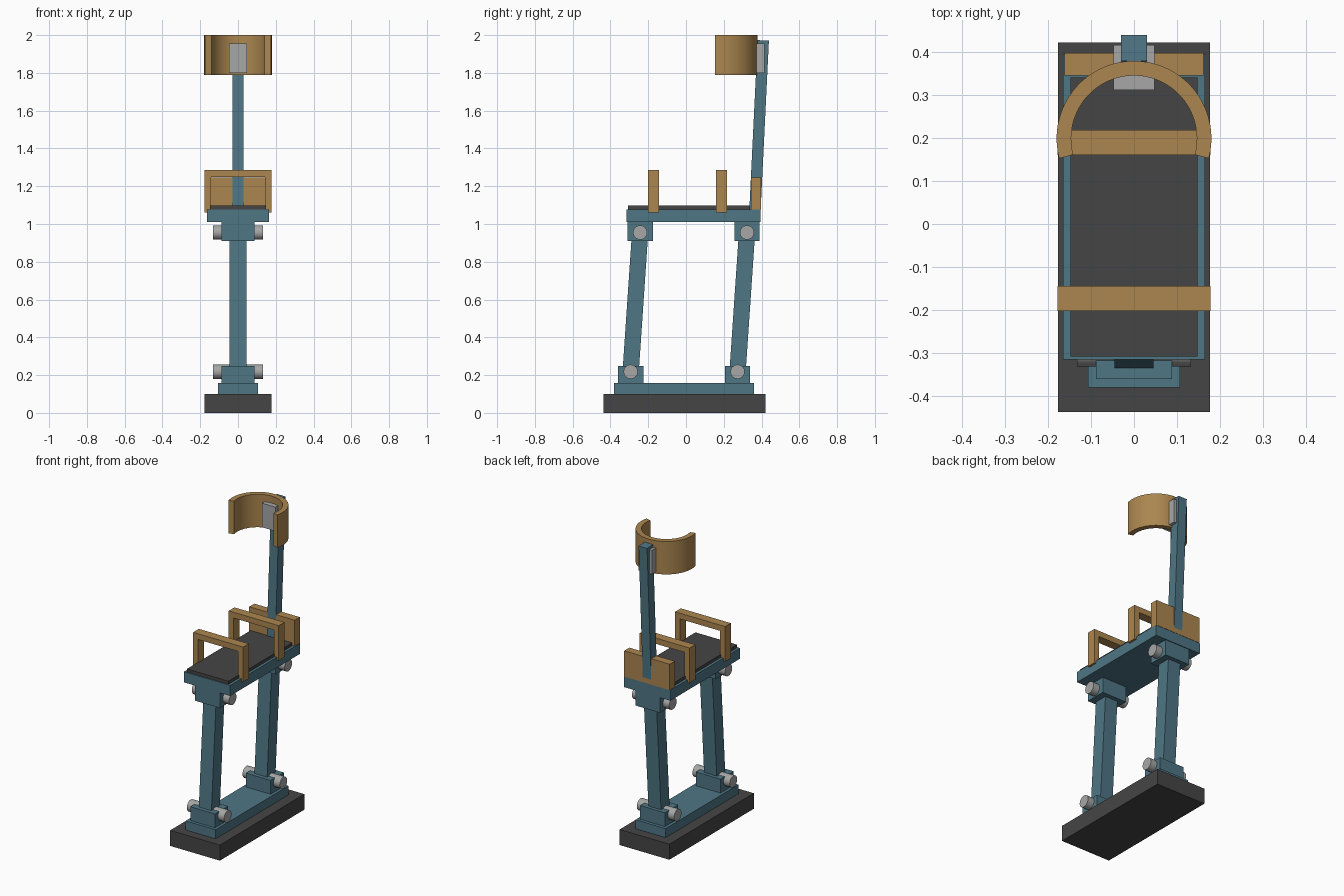
import bpy
import bmesh
from math import sin, cos, radians, atan2, pi
from mathutils import Matrix, Vector

if "Cube" in bpy.data.objects:
    bpy.data.objects.remove(bpy.data.objects["Cube"], do_unlink=True)


def material(name, rgb):
    mat = bpy.data.materials.new(name)
    mat.use_nodes = True
    mat.diffuse_color = (*rgb, 1)
    mat.node_tree.nodes["Principled BSDF"].inputs["Base Color"].default_value = (*rgb, 1)
    return mat


TEAL = material("teal frame", (0.077, 0.182, 0.232))
TAN = material("tan straps", (0.41, 0.24, 0.08))
DARK = material("dark rubber", (0.06, 0.06, 0.06))
GREY = material("light grey metal", (0.38, 0.39, 0.38))


def finish(name, bm, mat):
    bmesh.ops.recalc_face_normals(bm, faces=bm.faces)
    mesh = bpy.data.meshes.new(name)
    bm.to_mesh(mesh)
    bm.free()
    mesh.materials.append(mat)
    obj = bpy.data.objects.new(name, mesh)
    bpy.context.collection.objects.link(obj)
    return obj


def box(name, half_x, y, z, mat):
    """Box centred on x = 0 spanning the y and z ranges."""
    bm = bmesh.new()
    bmesh.ops.create_cube(bm, size=1)
    bmesh.ops.scale(bm, vec=(2 * half_x, y[1] - y[0], z[1] - z[0]), verts=bm.verts)
    bmesh.ops.translate(bm, vec=(0, sum(y) / 2, sum(z) / 2), verts=bm.verts)
    return finish(name, bm, mat)


def beam(name, half_x, depth, start, end, mat):
    """Square-ended beam between two (y, z) points."""
    a, b = Vector((0, *start)), Vector((0, *end))
    d = b - a
    bm = bmesh.new()
    bmesh.ops.create_cube(bm, size=1)
    bmesh.ops.scale(bm, vec=(2 * half_x, depth, d.length), verts=bm.verts)
    lean = Matrix.Rotation(-atan2(d.y, d.z), 4, 'X')
    bm.transform(Matrix.Translation((a + b) / 2) @ lean)
    return finish(name, bm, mat)


def prism(name, points, offset, mat):
    """Extrude a closed outline along an offset."""
    bm = bmesh.new()
    face = bm.faces.new([bm.verts.new(p) for p in points])
    grown = bmesh.ops.extrude_face_region(bm, geom=[face], use_keep_orig=True)
    verts = [v for v in grown["geom"] if isinstance(v, bmesh.types.BMVert)]
    bmesh.ops.translate(bm, vec=offset, verts=verts)
    return finish(name, bm, mat)


def pin(name, y, z):
    """Cross pin along x."""
    bm = bmesh.new()
    bmesh.ops.create_cone(bm, cap_ends=True, segments=16, radius1=0.038,
                          radius2=0.038, depth=0.265)
    bm.transform(Matrix.Translation((0, y, z)) @ Matrix.Rotation(pi / 2, 4, 'Y'))
    return finish(name, bm, GREY)


def smooth(obj):
    bpy.ops.object.select_all(action='DESELECT')
    obj.select_set(True)
    bpy.context.view_layer.objects.active = obj
    bpy.ops.object.shade_smooth_by_angle(angle=radians(30))


# Foot
box("sole", 0.177, (-0.437, 0.422), (0, 0.1), DARK)
box("base_plate", 0.107, (-0.38, 0.36), (0.1, 0.158), TEAL)

# Two leaning legs with brackets and pins
for side, y in (("front", -0.293), ("rear", 0.273)):
    top = y + 0.05
    box(side + "_lower_bracket", 0.088, (y - 0.067, y + 0.067), (0.158, 0.247), TEAL)
    box(side + "_upper_bracket", 0.088, (top - 0.067, top + 0.067), (0.91, 1.01), TEAL)
    beam(side + "_leg", 0.045, 0.086, (y, 0.218), (top, 0.955), TEAL)
    smooth(pin(side + "_lower_pin", y, 0.218))
    smooth(pin(side + "_upper_pin", top, 0.955))

# Deck and pad
box("deck", 0.165, (-0.315, 0.395), (1.01, 1.078), TEAL)
box("deck_pad", 0.148, (-0.308, 0.34), (1.078, 1.098), DARK)

# Hoops over the deck
for name, y in (("front_hoop", -0.202), ("rear_hoop", 0.16)):
    half = [(0.178, 1.06), (0.178, 1.285)]
    inner = [(0.143, 1.248), (0.143, 1.06)]
    outline = half + [(-x, z) for x, z in reversed(half)]
    outline += [(-x, z) for x, z in reversed(inner)] + inner
    prism(name, [(x, y, z) for x, z in outline], (0, 0.058, 0), TAN)

# Back rest, post and clamp
box("back_rest", 0.162, (0.345, 0.397), (1.078, 1.245), TAN)
beam("back_post", 0.03, 0.06, (0.364, 1.05), (0.409, 1.972), TEAL)
box("clamp_block", 0.048, (0.312, 0.416), (1.8, 1.955), GREY)

# Open ring at the top
angles = [radians(-15 + 210 * i / 40) for i in range(41)]
arc = [(0.18 * cos(a), 0.199 + 0.18 * sin(a), 1.788) for a in angles]
arc += [(0.146 * cos(a), 0.199 + 0.146 * sin(a), 1.788) for a in reversed(angles)]
smooth(prism("open_ring", arc, (0, 0, 0.212), TAN))
